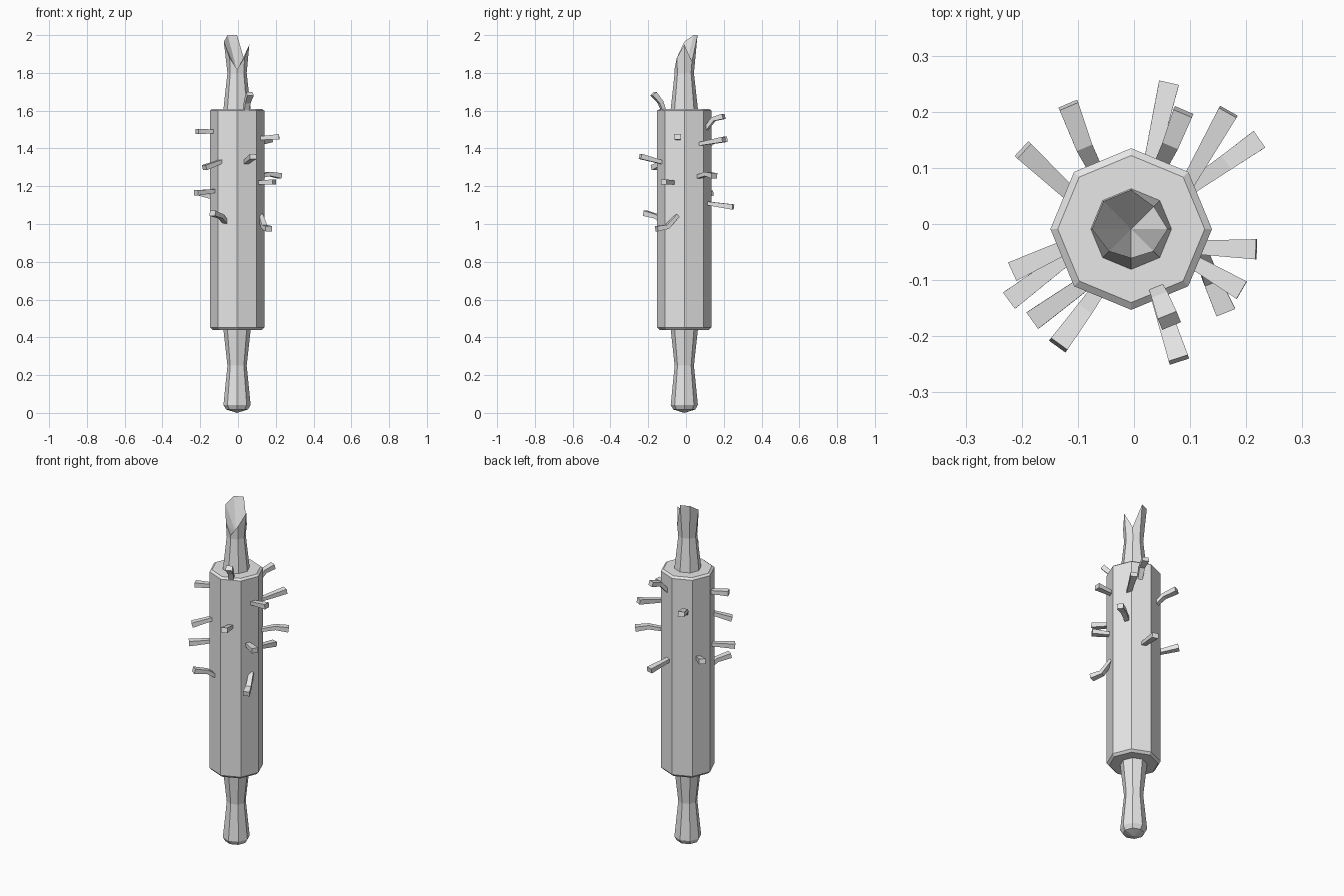
import bpy, bmesh, math
from mathutils import Vector

cube = bpy.data.objects.get("Cube")
if cube:
    bpy.data.objects.remove(cube, do_unlink=True)

# One flat colour for everything
grey = bpy.data.materials.new("plain_grey")
grey.use_nodes = True
colour = (0.8, 0.8, 0.8, 1)
grey.diffuse_color = colour
grey.node_tree.nodes["Principled BSDF"].inputs["Base Color"].default_value = colour

SIDES = 8
AXIS = Vector((-0.005, -0.009, 0))


def finish(name, bm):
    bmesh.ops.recalc_face_normals(bm, faces=bm.faces)
    mesh = bpy.data.meshes.new(name)
    bm.to_mesh(mesh)
    bm.free()
    mesh.materials.append(grey)
    obj = bpy.data.objects.new(name, mesh)
    bpy.context.collection.objects.link(obj)
    return obj


def bridge(bm, rings):
    for low, high in zip(rings, rings[1:]):
        n = len(low)
        for i in range(n):
            j = (i + 1) % n
            bm.faces.new((low[i], low[j], high[j], high[i]))


def on_axis(radius, z, step):
    angle = step * math.tau / SIDES
    return AXIS + Vector((radius * math.cos(angle), radius * math.sin(angle), z))


def ring(bm, radius, z):
    return [bm.verts.new(on_axis(radius, z, i)) for i in range(SIDES)]


def cap(bm, loop, z):
    """Close a ring with a fan around a centre point."""
    centre = bm.verts.new(AXIS + Vector((0, 0, z)))
    for i in range(len(loop)):
        bm.faces.new((loop[i], loop[(i + 1) % len(loop)], centre))


# Roller body with a narrow bevel at each end
bm = bmesh.new()
rings = [ring(bm, r, z) for r, z in
         ((0.131, 0.44), (0.144, 0.453), (0.144, 1.6), (0.131, 1.61))]
bridge(bm, rings)
bm.faces.new(rings[0])
bm.faces.new(rings[-1])
finish("roller_body", bm)

# Lower handle, waisted, with a shallow pointed end
bm = bmesh.new()
rings = [ring(bm, r, z) for r, z in
         ((0.058, 0.018), (0.072, 0.042), (0.051, 0.25), (0.073, 0.45))]
bridge(bm, rings)
cap(bm, rings[0], 0)
cap(bm, rings[-1], 0.45)
finish("lower_handle", bm)

# Upper handle, snapped off into two uneven splinters
bm = bmesh.new()
rings = [ring(bm, 0.073, 1.6), ring(bm, 0.051, 1.8)]
broken = ((0.065, 1.95), (0.057, 1.86), (0.07, 2), (0.07, 2),
          (0.07, 1.965), (0.056, 1.88), (0.052, 1.82), (0.056, 1.88))
rings.append([bm.verts.new(on_axis(r, z, i)) for i, (r, z) in enumerate(broken)])
bridge(bm, rings)
cap(bm, rings[0], 1.6)
cap(bm, rings[-1], 1.81)
finish("broken_upper_handle", bm)


def nail(name, points):
    """Four-sided spike along a path, widening towards its outer end."""
    path = [Vector(p) for p in points]
    path[0] -= (path[1] - path[0]).normalized() * 0.015
    heading = path[-1] - path[0]
    side = heading.cross(Vector((0, 0, 1))).normalized()
    bm = bmesh.new()
    rings = []
    for i, p in enumerate(path):
        along = path[min(i + 1, len(path) - 1)] - path[max(i - 1, 0)]
        up = side.cross(along).normalized()
        t = i / (len(path) - 1)
        w, h = 0.012 + 0.006 * t, 0.009 + 0.005 * t
        rings.append([bm.verts.new(p + side * w * a + up * h * b)
                      for a, b in ((-1, -1), (1, -1), (1, 1), (-1, 1))])
    bridge(bm, rings)
    bm.faces.new(rings[0])
    bm.faces.new(rings[-1])
    finish(name, bm)


straight_nails = (
    ((0.03, 0.11, 1.11), (0.062, 0.25, 1.09)),
    ((0.1, 0.08, 1.425), (0.168, 0.2, 1.447)),
    ((0.12, -0.042, 1.455), (0.218, -0.045, 1.462)),
    ((0.11, -0.07, 1.22), (0.192, -0.118, 1.222)),
    ((0.04, -0.12, 1.325), (0.08, -0.242, 1.358)),
    ((-0.08, -0.1, 1.335), (-0.178, -0.17, 1.298)),
    ((-0.12, -0.06, 1.175), (-0.222, -0.136, 1.165)),
    ((-0.12, -0.04, 1.49), (-0.217, -0.085, 1.49)),
    ((-0.11, 0.05, 1.135), (-0.198, 0.132, 1.165)),
)
bent_nails = (
    ((0.05, 0.11, 1.51), (0.067, 0.145, 1.555), (0.088, 0.2, 1.57)),
    ((0.1, 0.065, 1.25), (0.165, 0.11, 1.265), (0.222, 0.15, 1.255)),
    ((0.122, -0.055, 1.035), (0.138, -0.1, 0.985), (0.163, -0.156, 0.975)),
    ((0.04, -0.115, 1.59), (0.049, -0.135, 1.645), (0.063, -0.172, 1.69)),
    ((-0.062, -0.115, 1.005), (-0.09, -0.155, 1.04), (-0.135, -0.216, 1.057)),
    ((-0.07, 0.1, 1.4), (-0.09, 0.14, 1.435), (-0.117, 0.212, 1.45)),
)
for kind, nails in (("straight_nail", straight_nails), ("bent_nail", bent_nails)):
    for number, points in enumerate(nails):
        nail(f"{kind}_{number + 1}", points)
